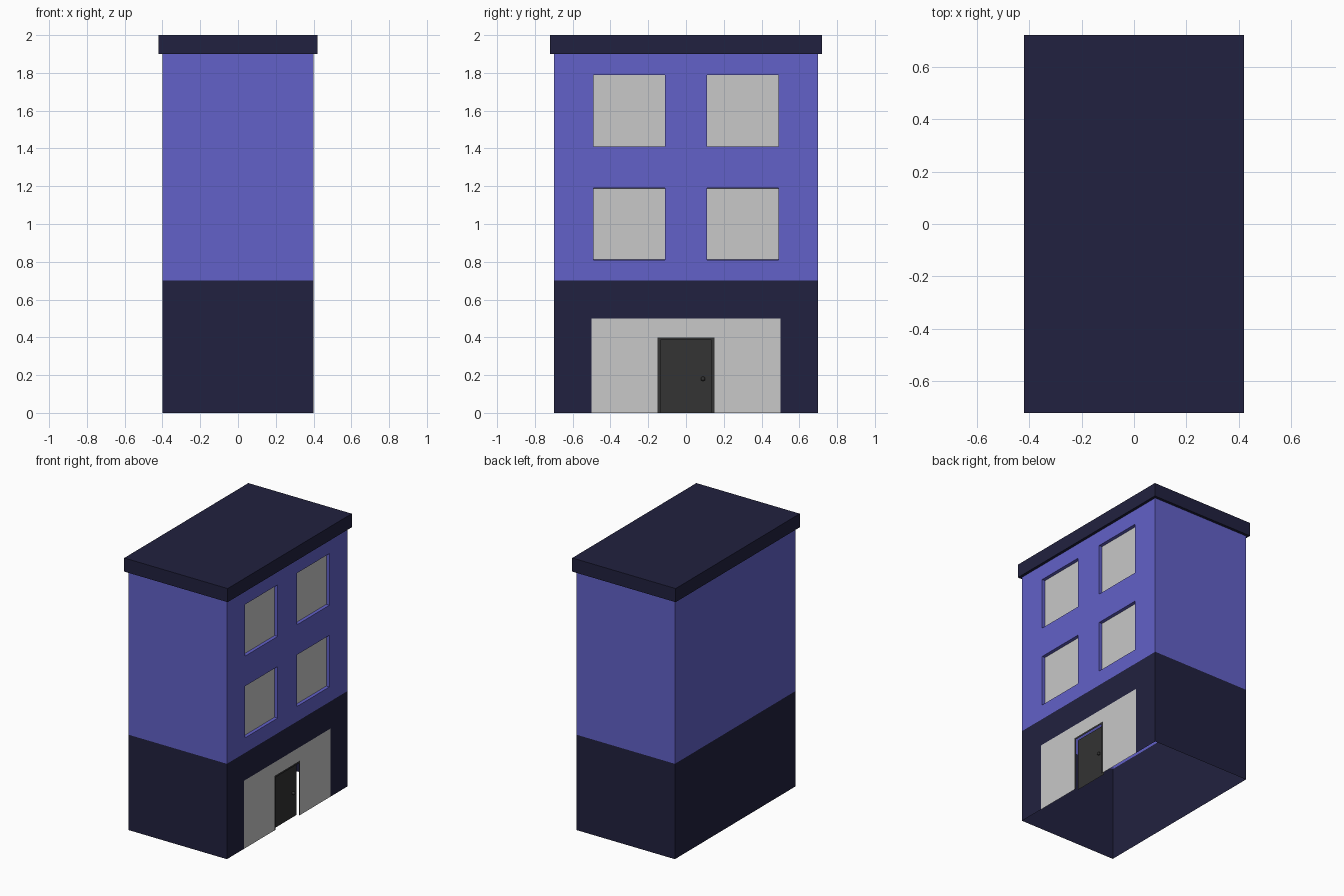
import bpy, bmesh

if "Cube" in bpy.data.objects:
    bpy.data.objects.remove(bpy.data.objects["Cube"])

def mat(name, rgb):
    m = bpy.data.materials.new(name)
    m.diffuse_color = (*rgb, 1)
    m.use_nodes = True
    m.node_tree.nodes["Principled BSDF"].inputs["Base Color"].default_value = m.diffuse_color
    return m

MATS = [mat("navy", (0.0152, 0.0152, 0.05)), mat("blue", (0.122, 0.119, 0.578)),
        mat("light_grey", (0.578, 0.578, 0.578)), mat("charcoal", (0.033, 0.033, 0.033))]
NAVY, BLUE, GREY, DARK = range(4)
X, Y, SPLIT, EAVE, TOP, LIP = 0.4, 0.7, 0.7, 1.9, 2.0, 0.02

def quad(bm, pts, m):
    f = bm.faces.new([bm.verts.new(p) for p in pts])
    f.material_index = m
    return f

def panel(bm, y0, y1, z0, z1, m, x=X):
    """Rectangle facing +x."""
    return quad(bm, [(x, y0, z0), (x, y1, z0), (x, y1, z1), (x, y0, z1)], m)

def finish(bm, name):
    bmesh.ops.remove_doubles(bm, verts=bm.verts, dist=1e-5)
    me = bpy.data.meshes.new(name)
    bm.to_mesh(me)
    bm.free()
    for m in MATS:
        me.materials.append(m)
    ob = bpy.data.objects.new(name, me)
    bpy.context.collection.objects.link(ob)
    return ob

# Three plain walls, navy below and blue above, open underneath
bm = bmesh.new()
for z0, z1, m in ((0, SPLIT, NAVY), (SPLIT, EAVE, BLUE)):
    path = [(X, Y), (-X, Y), (-X, -Y), (X, -Y)]
    for (ax, ay), (bx, by) in zip(path, path[1:]):
        quad(bm, [(ax, ay, z0), (bx, by, z0), (bx, by, z1), (ax, ay, z1)], m)
finish(bm, "walls")

# Upper facade with four recessed windows
bm = bmesh.new()
ys = [-Y, -0.5, -0.1, 0.1, 0.5, Y]
zs = [SPLIT, 0.8, 1.2, 1.4, 1.8, EAVE]
windows = []
for i in range(5):
    for j in range(5):
        f = panel(bm, ys[i], ys[i + 1], zs[j], zs[j + 1], BLUE)
        if i % 2 and j % 2:
            windows.append(f)
bm.normal_update()
bmesh.ops.inset_individual(bm, faces=windows, thickness=0.015, depth=0)
bm.normal_update()
bmesh.ops.inset_individual(bm, faces=windows, thickness=0.0002, depth=-0.025)
for f in windows:
    f.material_index = GREY
finish(bm, "upper_facade")

# Ground floor facade: navy surround and grey shop front around the door
bm = bmesh.new()
panel(bm, -Y, -0.5, 0, 0.5, NAVY)
panel(bm, 0.5, Y, 0, 0.5, NAVY)
panel(bm, -Y, Y, 0.5, SPLIT, NAVY)
panel(bm, -0.5, -0.15, 0, 0.4, GREY)
panel(bm, 0.15, 0.5, 0, 0.4, GREY)
panel(bm, -0.5, 0.5, 0.4, 0.5, GREY)
finish(bm, "shop_front")

# Door frame
bm = bmesh.new()
panel(bm, -0.15, -0.135, 0, 0.4, DARK)
panel(bm, 0.135, 0.15, 0, 0.4, DARK)
panel(bm, -0.135, 0.135, 0.385, 0.4, DARK)
finish(bm, "door_frame")

# Door leaf set behind its frame
bm = bmesh.new()
panel(bm, -0.135, 0.135, 0, 0.385, DARK, X - 0.02)
finish(bm, "door")

# Door knob
bpy.ops.mesh.primitive_uv_sphere_add(segments=12, ring_count=8, radius=0.012,
                                     location=(X - 0.012, 0.09, 0.18))
knob = bpy.context.object
knob.name = "door_knob"
knob.data.materials.append(MATS[DARK])
bpy.ops.object.shade_smooth_by_angle()

# Overhanging roof: lip, edge and flat top
bm = bmesh.new()
def ring(x, y, z):
    return [(x, y, z), (-x, y, z), (-x, -y, z), (x, -y, z)]
rings = [ring(X, Y, EAVE), ring(X + LIP, Y + LIP, EAVE), ring(X + LIP, Y + LIP, TOP)]
for a, b in zip(rings, rings[1:]):
    for i in range(4):
        k = (i + 1) % 4
        quad(bm, [a[i], a[k], b[k], b[i]], NAVY)
quad(bm, rings[-1], NAVY)
finish(bm, "roof")
